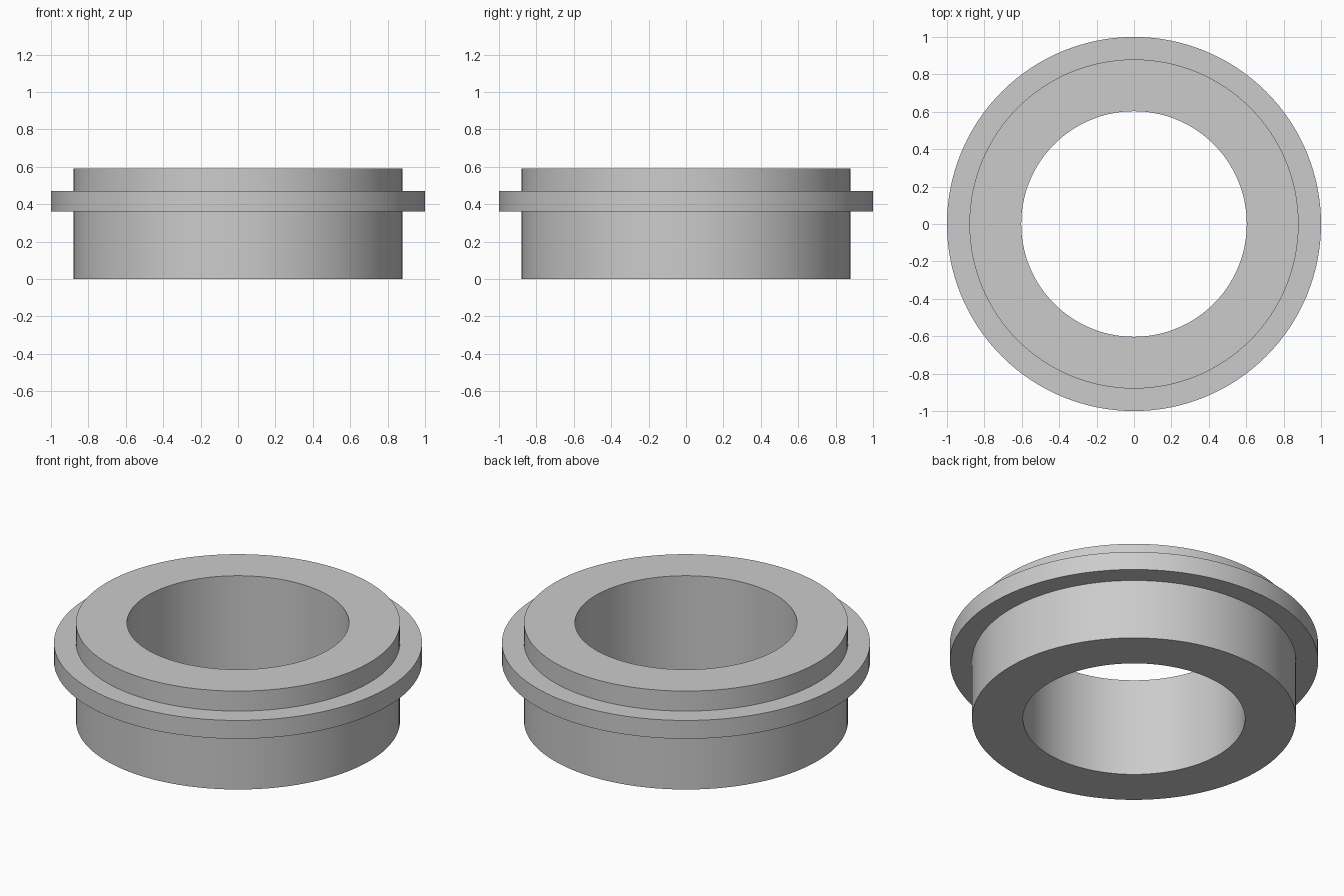
import bpy
import bmesh
from math import radians, tau

cube = bpy.data.objects.get("Cube")
if cube:
    bpy.data.objects.remove(cube, do_unlink=True)

SEGMENTS = 128
BORE, BODY, FLANGE = 0.603, 0.88, 1.0
FLANGE_BOTTOM, FLANGE_TOP, HEIGHT = 0.36, 0.47, 0.59


def make_material(name, colour):
    mat = bpy.data.materials.new(name)
    mat.use_nodes = True
    mat.diffuse_color = colour
    mat.node_tree.nodes["Principled BSDF"].inputs["Base Color"].default_value = colour
    return mat


def lathe(name, profile, material):
    """Revolve a closed (radius, height) profile around z."""
    bm = bmesh.new()
    verts = [bm.verts.new((r, 0, z)) for r, z in profile]
    edges = [bm.edges.new((v, verts[i - 1])) for i, v in enumerate(verts)]
    bmesh.ops.spin(bm, geom=verts + edges, cent=(0, 0, 0), axis=(0, 0, 1),
                   angle=tau, steps=SEGMENTS, use_merge=True)
    bmesh.ops.remove_doubles(bm, verts=bm.verts[:], dist=1e-5)
    bmesh.ops.recalc_face_normals(bm, faces=bm.faces[:])
    mesh = bpy.data.meshes.new(name)
    bm.to_mesh(mesh)
    bm.free()
    mesh.materials.append(material)
    obj = bpy.data.objects.new(name, mesh)
    bpy.context.collection.objects.link(obj)
    bpy.ops.object.select_all(action='DESELECT')
    obj.select_set(True)
    bpy.context.view_layer.objects.active = obj
    bpy.ops.object.shade_smooth_by_angle(angle=radians(30))
    return obj


grey = make_material("light_grey", (0.6, 0.6, 0.6, 1))

# Bushing: hollow sleeve with a raised flange around it
lathe("flanged_bushing", [
    (BORE, 0), (BODY, 0),
    (BODY, FLANGE_BOTTOM), (FLANGE, FLANGE_BOTTOM),
    (FLANGE, FLANGE_TOP), (BODY, FLANGE_TOP),
    (BODY, HEIGHT), (BORE, HEIGHT),
], grey)
